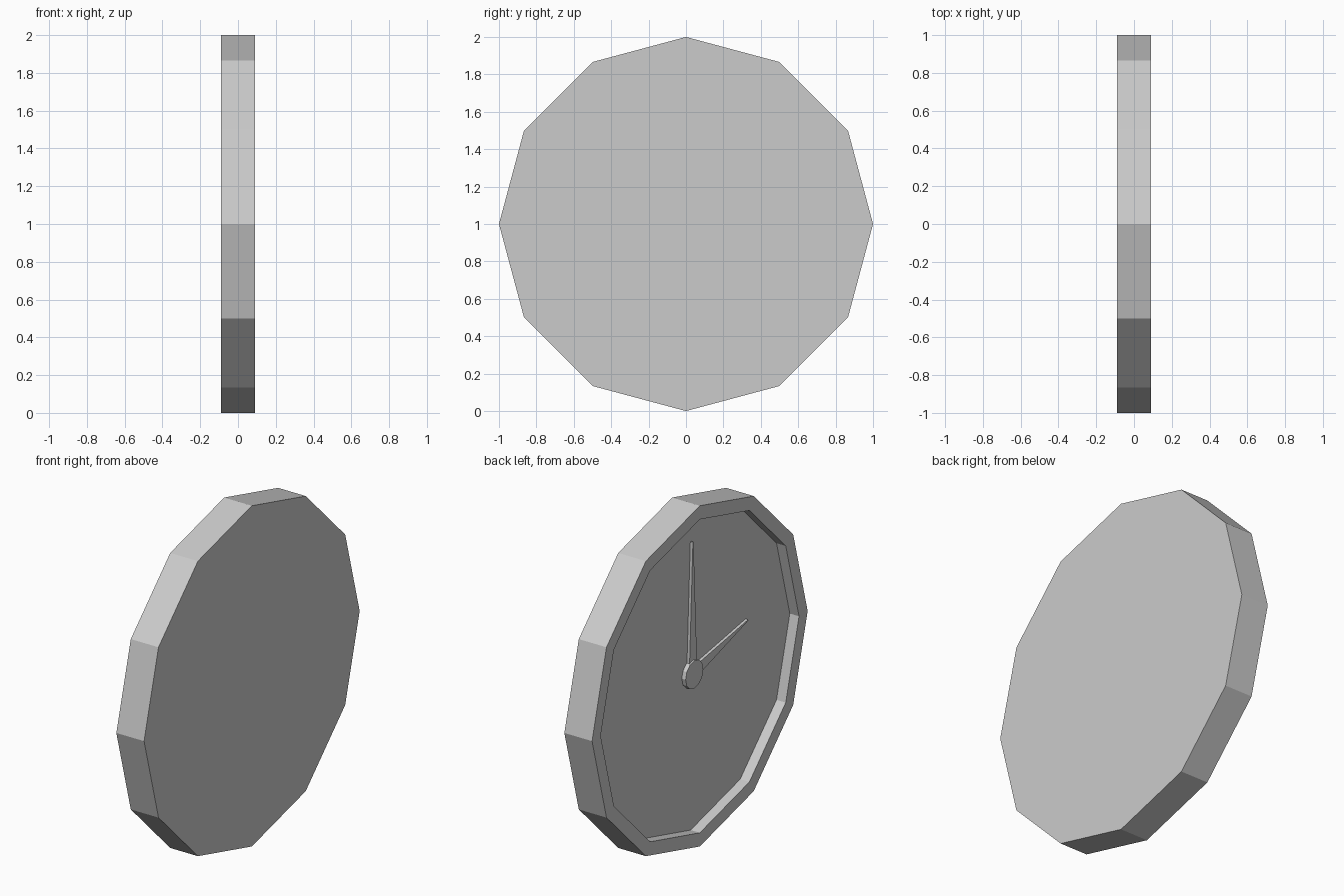
import bpy, bmesh
from math import sin, cos, pi, radians

if "Cube" in bpy.data.objects:
    bpy.data.objects.remove(bpy.data.objects["Cube"])

SIDES = 12
FLOOR_X = -0.03   # plane of the dial; the clock faces -x


def finish(name, bm):
    bmesh.ops.recalc_face_normals(bm, faces=bm.faces)
    mesh = bpy.data.meshes.new(name)
    bm.to_mesh(mesh)
    bm.free()
    obj = bpy.data.objects.new(name, mesh)
    bpy.context.collection.objects.link(obj)
    return obj


def turned(name, profile):
    """Loft (x, radius) rings about the clock's axis and cap both ends."""
    bm = bmesh.new()
    rings = [[bm.verts.new((x, r * sin(2 * pi * i / SIDES), 1 + r * cos(2 * pi * i / SIDES)))
              for i in range(SIDES)] for x, r in profile]
    for a, b in zip(rings, rings[1:]):
        for i in range(SIDES):
            j = (i + 1) % SIDES
            bm.faces.new((a[i], a[j], b[j], b[i]))
    bm.faces.new(rings[0])
    bm.faces.new(rings[-1])
    return finish(name, bm)


def hand(name, length, angle):
    """Tapered hand; angle is clockwise from twelve as seen from -x."""
    bm = bmesh.new()
    outline = [(-0.037, 0), (0.037, 0), (0.003, length), (-0.003, length)]
    s, c = sin(angle), cos(angle)
    verts = [bm.verts.new((FLOOR_X, -(u * c + v * s), 1 + v * c - u * s)) for u, v in outline]
    face = bm.faces.new(verts)
    out = bmesh.ops.extrude_face_region(bm, geom=[face])
    for v in out["geom"]:
        if isinstance(v, bmesh.types.BMVert):
            v.co.x -= 0.017
    return finish(name, bm)


# Case with raised rim and recessed dial
turned("clock_case", [(0.09, 1), (-0.09, 1), (-0.09, 0.92), (FLOOR_X, 0.92)])

# Hands and central hub
hand("minute_hand", 0.775, 0)
hand("hour_hand", 0.525, radians(76.5))
turned("hub", [(FLOOR_X, 0.082), (-0.055, 0.082)])
